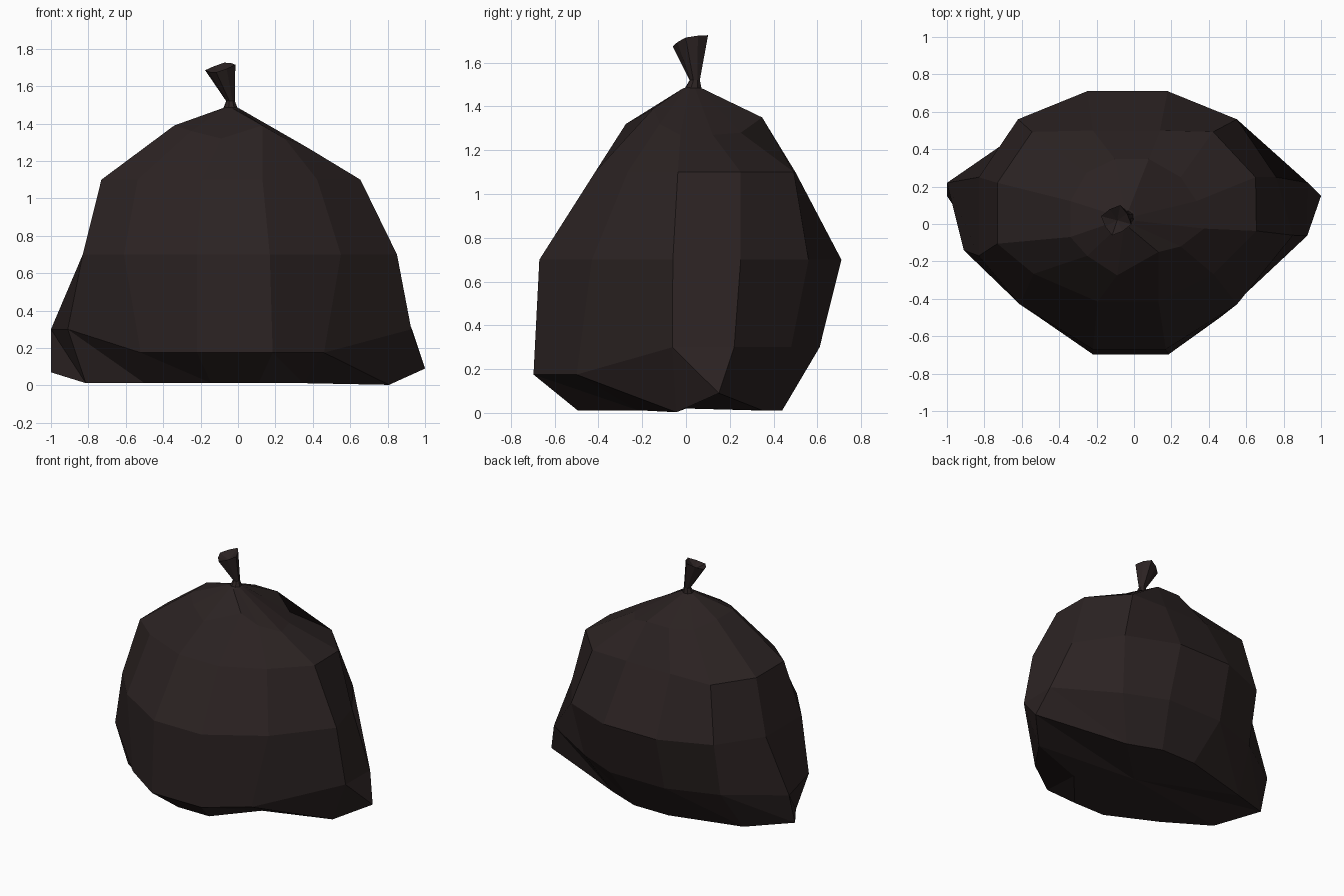
import bpy, bmesh, math

if "Cube" in bpy.data.objects:
    bpy.data.objects.remove(bpy.data.objects["Cube"])

# one dark plastic colour for the whole bag
plastic = bpy.data.materials.new("dark brown black plastic")
plastic.diffuse_color = (0.024, 0.0162, 0.016, 1)
plastic.use_nodes = True
plastic.node_tree.nodes["Principled BSDF"].inputs["Base Color"].default_value = plastic.diffuse_color

# plan outline of the bag at its belly, front left going anticlockwise
BELLY = [(-.22, -.67), (.17, -.67), (.55, -.43), (.85, -.06), (.76, .25), (.55, .56),
         (.18, .71), (-.25, .71), (-.62, .56), (-.83, .25), (-.83, -.17), (-.61, -.43)]


def ring(left, right, front, back, zs, ymax=1.0, pinch=1.0, moved=None):
    """Scale the belly outline per side; zs = heights at front, right, back, left.
    pinch narrows the front and back; moved pulls single points (z optional)."""
    pts = []
    for i, (x, y) in enumerate(BELLY):
        if y < -.3:
            z = zs[0]
        elif y > .5:
            z = zs[2]
        else:
            z = zs[1] if x > 0 else zs[3]
        sx = pinch if abs(y) > .3 else (right if x > 0 else left)
        if pinch == 1:
            sx = right if x > 0 else left
        p = (x * sx, min(y * (back if y > 0 else front), ymax), z)
        m = (moved or {}).get(i, ())
        pts.append(tuple(m) + p[len(m):])
    return pts


def circle(cx, cy, z, r, tilt=0.0, wobble=0.0, n=12):
    """Ring of n points, first point at front left like the belly outline."""
    pts = []
    for i in range(n):
        a = math.radians(-105) + i * math.tau / n
        q = r * (1 + wobble * (-1) ** i)
        x, y = q * math.cos(a), q * math.sin(a)
        pts.append((cx + x, cy + y, z + tilt * (x + y)))
    return pts


def loft(name, rings, bottom, top, split=0):
    """Skin the rings, close both ends with fans; the lowest `split` bands are
    folded along one diagonal."""
    bm = bmesh.new()
    loops = [[bm.verts.new(p) for p in r] for r in rings]
    n = len(loops[0])
    b, t = bm.verts.new(bottom), bm.verts.new(top)
    for i in range(n):
        j = (i + 1) % n
        for k, (lo, hi) in enumerate(zip(loops, loops[1:])):
            if k < split:
                bm.faces.new((lo[i], lo[j], hi[i]))
                bm.faces.new((lo[j], hi[j], hi[i]))
            else:
                bm.faces.new((lo[i], lo[j], hi[j], hi[i]))
        bm.faces.new((b, loops[0][j], loops[0][i]))
        bm.faces.new((loops[-1][i], loops[-1][j], t))
    bmesh.ops.recalc_face_normals(bm, faces=bm.faces)
    me = bpy.data.meshes.new(name)
    bm.to_mesh(me)
    bm.free()
    me.materials.append(plastic)
    ob = bpy.data.objects.new(name, me)
    bpy.context.collection.objects.link(ob)
    return ob


# bag body: base with pulled-out side corners, belly, shoulders, gathered top
base = ring(.98, .95, .74, .62, (.012, .003, .012, .012), pinch=.65,
            moved={2: (.35, -.22), 4: (1.0, .15, .09), 8: (-.68, .3),
                   9: (-1.0, .15, .07), 11: (-.5, -.32)})
sag = ring(1.0, 1.09, 1.04, .86, (.175, .3, .3, .3),
           moved={2: (.46, -.5), 4: (.93, .22), 5: (.5, .48),
                  9: (-1.0, .22), 10: (-.91, -.14), 11: (-.52, -.49)})
belly = ring(1, 1, 1, 1, (.7,) * 4)
shoulder = ring(.88, .77, .62, .88, (1.1,) * 4, ymax=.5, moved={4: (.65, .25)})
crown = ring(.41, .44, .41, .49, (1.32, 1.27, 1.35, 1.39),
             moved={1: (.13, -.15, 1.39), 2: (.25, -.12),
                    5: (.25, .25, 1.28), 11: (-.25, -.17, 1.36)})
gather = circle(-.04, .03, 1.48, .05)
loft("bag_body", [base, sag, belly, shoulder, crown, gather],
     (0, 0, .02), (-.04, .03, 1.5), split=1)

# tied neck flaring into a crumpled tuft
tuft = [
    circle(-.04, .03, 1.47, .045, n=8),
    circle(-.04, .04, 1.52, .024, n=8),
    circle(-.095, .02, 1.70, .076, tilt=.25, wobble=.1, n=8),
]
loft("tied_tuft", tuft, (-.04, .03, 1.46), (-.09, .02, 1.66))
